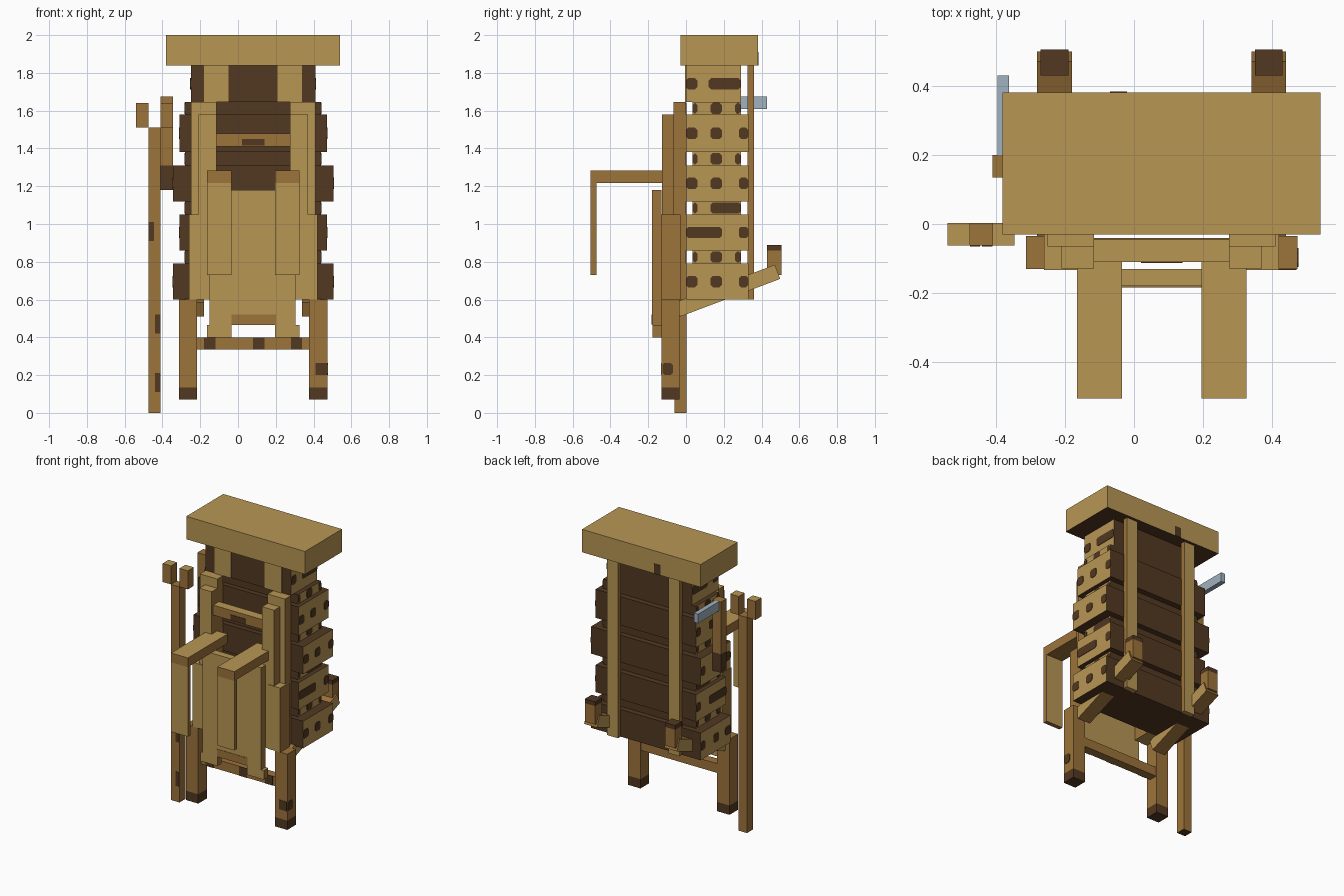
import bpy, bmesh, math
from mathutils import Matrix

if "Cube" in bpy.data.objects:
    bpy.data.objects.remove(bpy.data.objects["Cube"])

CX = 0.08  # symmetry plane of the body


def material(name, rgb):
    lin = [((c / 255 + 0.055) / 1.055) ** 2.4 for c in rgb] + [1]
    m = bpy.data.materials.new(name)
    m.diffuse_color = lin
    m.use_nodes = True
    m.node_tree.nodes["Principled BSDF"].inputs["Base Color"].default_value = lin
    return m


MATS = [material("light wood", (184, 150, 84)),
        material("mid wood", (156, 115, 58)),
        material("dark wood", (82, 56, 33)),
        material("steel", (160, 178, 192))]
LIGHT, MID, DARK, STEEL = range(4)


def finish(name, bm):
    me = bpy.data.meshes.new(name)
    bm.to_mesh(me)
    bm.free()
    for m in MATS:
        me.materials.append(m)
    ob = bpy.data.objects.new(name, me)
    bpy.context.collection.objects.link(ob)
    return ob


def box(name, x, y, z, col=LIGHT, tilt=0, **faces):
    """Box from ranges; faces may override colours: side, front, back, top, bottom."""
    bm = bmesh.new()
    bmesh.ops.create_cube(bm, size=1)
    bm.normal_update()
    for f in bm.faces:
        n = f.normal
        if abs(n.x) > .5:
            key = "side"
        elif abs(n.y) > .5:
            key = "front" if n.y < 0 else "back"
        else:
            key = "top" if n.z > 0 else "bottom"
        f.material_index = faces.get(key, col)
    size = [b - a for a, b in (x, y, z)]
    mid = [(a + b) / 2 for a, b in (x, y, z)]
    bm.transform(Matrix.Translation(mid) @ Matrix.Rotation(tilt, 4, 'X')
                 @ Matrix.Diagonal((*size, 1)))
    return finish(name, bm)


def pair(name, x, y, z, col=LIGHT, tilt=0, **faces):
    """The same box on both sides of the body."""
    box("right_" + name, x, y, z, col, tilt, **faces)
    box("left_" + name, (2 * CX - x[1], 2 * CX - x[0]), y, z, col, tilt, **faces)


def spot(name, x, y, z):
    """Thin patch with cut corners lying on a side face."""
    (y0, y1), (z0, z1), c = y, z, 0.012
    pts = [(y0 + c, z0), (y1 - c, z0), (y1, z0 + c), (y1, z1 - c),
           (y1 - c, z1), (y0 + c, z1), (y0, z1 - c), (y0, z0 + c)]
    bm = bmesh.new()
    f = bm.faces.new([bm.verts.new((x - .003, a, b)) for a, b in pts])
    r = bmesh.ops.extrude_face_region(bm, geom=[f])
    bmesh.ops.translate(bm, vec=(.006, 0, 0),
                        verts=[v for v in r["geom"] if isinstance(v, bmesh.types.BMVert)])
    bmesh.ops.recalc_face_normals(bm, faces=bm.faces)
    for f in bm.faces:
        f.material_index = DARK
    finish(name, bm)


# Layered body: half width, depth, bottom, top, patch ranges along y
D, N = (0, .33), (.035, .29)
three = [(0, .06), (.13, .19), (.28, .33)]
small = [(.035, .06), (.13, .19), (.26, .29)]
layers = [(.425, D, .60, .79, three), (.36, N, .79, .86, small),
          (.39, D, .86, 1.05, [(0, .19), (.28, .33)]),
          (.36, N, 1.05, 1.12, [(.035, .06), (.13, .29)]),
          (.425, D, 1.12, 1.31, three), (.36, N, 1.31, 1.38, small),
          (.39, D, 1.38, 1.58, three), (.36, N, 1.58, 1.645, small),
          (.33, (0, .29), 1.645, 1.84, [(0, .06), (.12, .29)])]
for i, (w, y, z0, z1, marks) in enumerate(layers):
    box(f"body_layer_{i}", (CX - w, CX + w), y, (z0, z1), DARK, side=LIGHT)
    h, mz = min(.03, (z1 - z0) / 2 - .003), (z0 + z1) / 2
    for j, m in enumerate(marks):
        for s in (-1, 1):
            spot(f"patch_{i}_{j}_{'left' if s > 0 else 'right'}", CX + s * w, m, (mz - h, mz + h))

# Roof slab
box("roof_slab", (-.38, .54), (-.03, .38), (1.84, 2), LIGHT, bottom=DARK)
box("roof_patch", (-.07, -.02), (.378, .383), (1.84, 1.91), DARK)

# Strips on the top layer, posts front and back
pair("top_strip", (-.18, -.05), (-.005, .001), (1.645, 1.84))
pair("inner_post", (-.25, -.115), (-.065, 0), (.6, 1.645), LIGHT, side=MID)
pair("front_post", (-.21, -.115), (-.128, -.06), (.6, 1.58), LIGHT, side=MID)
pair("hip_block", (-.26, -.165), (-.133, -.03), (.6, 1.05), LIGHT, side=MID)
pair("back_post", (-.20, -.115), (.325, .36), (.6, 1.84), LIGHT, side=MID)

# Cross bars
box("chest_bar", (-.115, .28), (-.11, -.045), (1.41, 1.48), LIGHT, front=MID)
box("chest_bar_mark", (.02, .14), (-.113, -.108), (1.415, 1.45), DARK)
box("leg_bar", (-.22, .38), (-.1, -.04), (.335, .4), MID)
for i, x in enumerate((-.18, .08, .28)):
    box(f"leg_bar_mark_{i}", (x, x + .06), (-.103, -.098), (.335, .4), DARK)

# Legs with dark feet
pair("leg", (-.313, -.217), (-.13, -.035), (.135, .6), MID)
pair("foot", (-.313, -.217), (-.13, -.035), (.07, .135), DARK)
box("left_leg_front_mark", (.41, .47), (-.133, -.128), (.2, .265), DARK)
spot("left_leg_side_mark", .473, (-.125, -.07), (.2, .265))

# Apron panel between the arms
box("apron", (-.15, .305), (-.18, -.13), (.465, 1.18), LIGHT, side=MID, bottom=MID)
box("apron_hem", (-.035, .2), (-.183, -.178), (.467, .52), MID)
pair("apron_foot", (-.165, -.035), (-.178, -.13), (.4, .465), LIGHT, side=MID)

# Arms reaching forward with hanging ends
pair("arm", (-.165, -.035), (-.505, -.065), (1.217, 1.282), LIGHT, side=MID, bottom=MID, front=MID)
pair("forearm", (-.165, -.035), (-.505, -.475), (.73, 1.217), LIGHT, side=MID, bottom=MID)

# Slanted carrying beams with upright hooks
pair("beam", (-.28, -.18), (-.063, .503), (.607, .687), MID,
     tilt=math.atan2(.2, .53), side=LIGHT)
pair("hook", (-.27, -.19), (.43, .505), (.73, .86), MID)
pair("hook_tip", (-.27, -.19), (.43, .505), (.86, .89), DARK)

# Forked staff
box("staff", (-.475, -.41), (-.062, .003), (0, 1.51), MID, bottom=DARK)
box("staff_prong_outer", (-.54, -.475), (-.062, .003), (1.51, 1.64), MID, top=LIGHT)
box("staff_prong_inner", (-.41, -.345), (-.062, .003), (1.51, 1.64), MID, top=LIGHT)
for i, z in enumerate((.15, .46, .95)):
    x = -.475 if i == 2 else -.44
    box(f"staff_mark_{i}", (x, x + .03), (-.065, -.06), (z - .04, z + .06), DARK)

# Hatchet hung on the side
box("hatchet_handle", (-.41, -.345), (.135, .2), (1.31, 1.675), MID)
box("hatchet_grip", (-.41, -.345), (.135, .2), (1.18, 1.31), DARK)
box("hatchet_blade", (-.395, -.362), (.2, .43), (1.61, 1.675), STEEL)
